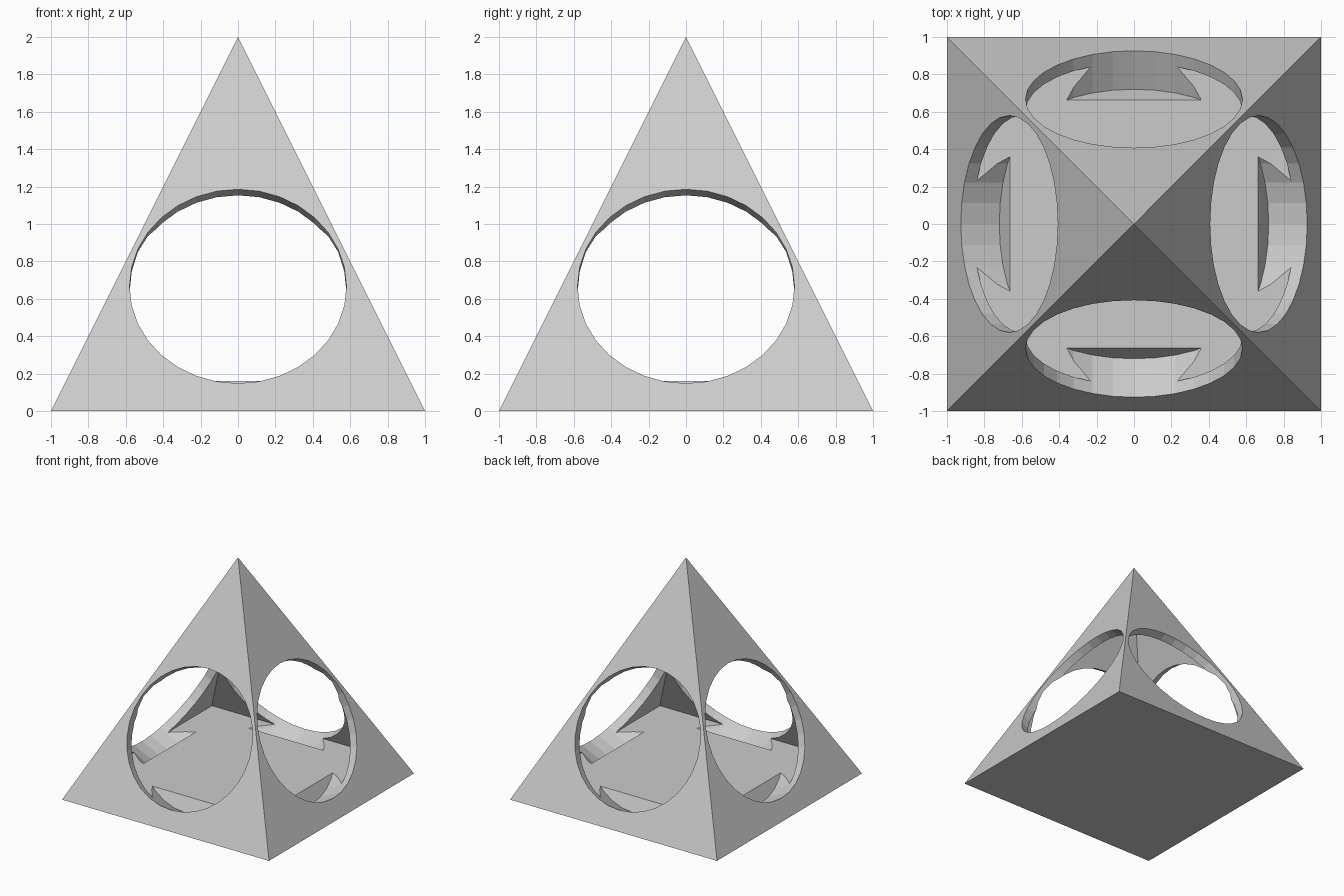
import bpy
from math import pi, sqrt, atan2
from mathutils import Vector, Matrix

if "Cube" in bpy.data.objects:
    bpy.data.objects.remove(bpy.data.objects["Cube"])


def pyramid(name, half, base_z, height):
    bpy.ops.mesh.primitive_cone_add(
        vertices=4, radius1=half * sqrt(2), radius2=0, depth=height,
        location=(0, 0, base_z + height / 2), rotation=(0, 0, pi / 4))
    ob = bpy.context.object
    ob.name = name
    bpy.ops.object.transform_apply(location=True, rotation=True, scale=True)
    return ob


def subtract(target, cutter):
    mod = target.modifiers.new("cut", 'BOOLEAN')
    mod.operation = 'DIFFERENCE'
    mod.solver = 'EXACT'
    mod.object = cutter
    bpy.context.view_layer.objects.active = target
    bpy.ops.object.modifier_apply(modifier=mod.name)
    bpy.data.objects.remove(cutter)


# Outer shell, hollowed by a smaller pyramid
shell = pyramid("pyramid_shell", 1.0, 0.0, 2.0)
subtract(shell, pyramid("cavity_cutter", 0.84, 0.16, 1.68))

# Round window bored square to each sloping face, 0.23 deep
outward = Vector((0, -2, 1)).normalized()
centre = Vector((0, -2 / 3, 2 / 3))
depth = 0.46
for i in range(4):
    bpy.ops.mesh.primitive_cylinder_add(vertices=32, radius=0.58, depth=depth)
    cutter = bpy.context.object
    cutter.name = "window_cutter"
    cutter.data.transform(
        Matrix.Rotation(i * pi / 2, 4, 'Z')
        @ Matrix.Translation(centre)
        @ Matrix.Rotation(atan2(2, 1), 4, 'X'))
    subtract(shell, cutter)
